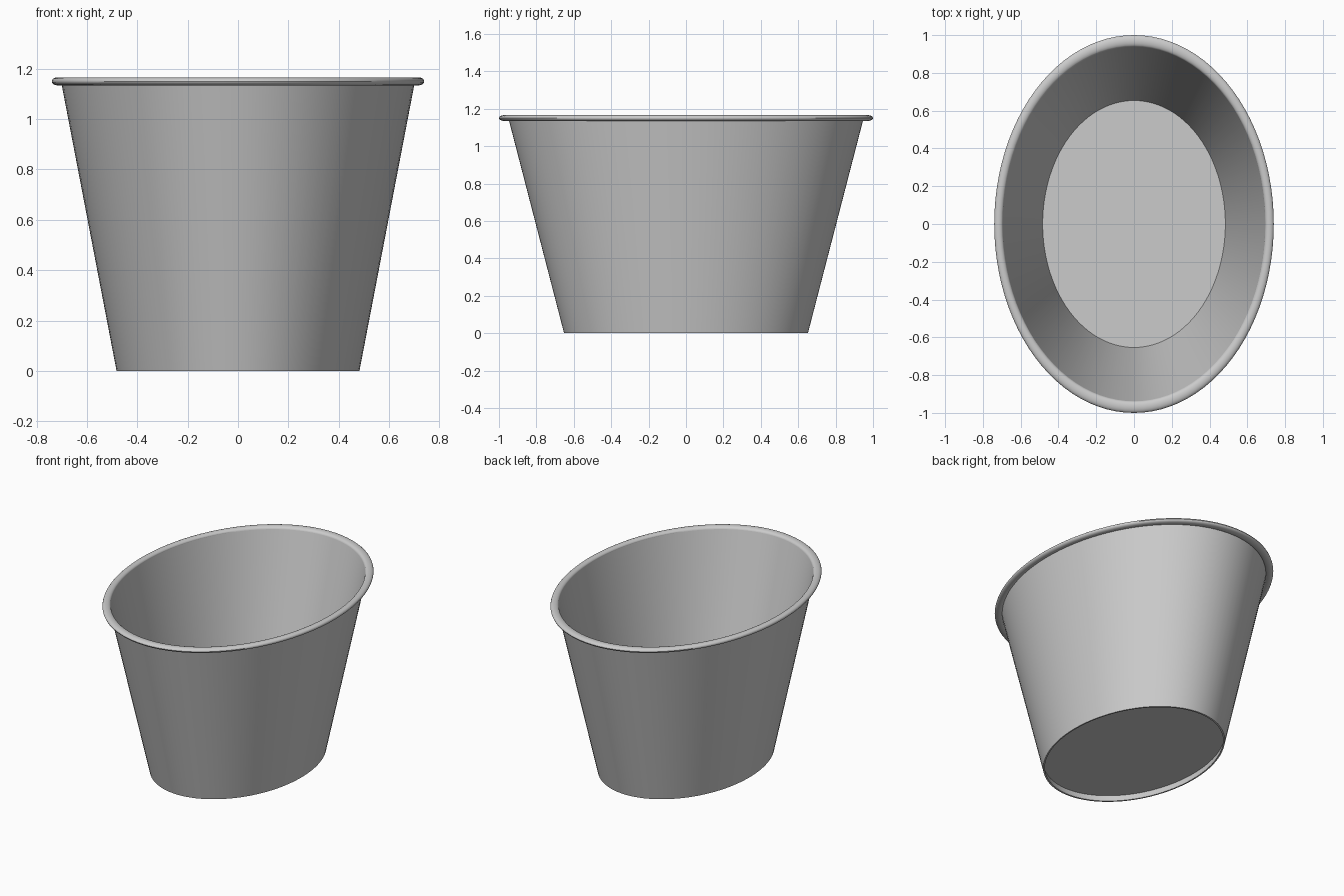
import bpy
import bmesh
import math

if "Cube" in bpy.data.objects:
    bpy.data.objects.remove(bpy.data.objects["Cube"], do_unlink=True)

SIDES = 96
SQUASH = 0.74   # width of the oval relative to its length

metal = bpy.data.materials.new("grey metal")
metal.use_nodes = True
GREY = (0.6, 0.6, 0.6, 1)
metal.diffuse_color = GREY
metal.node_tree.nodes["Principled BSDF"].inputs["Base Color"].default_value = GREY


def oval_lathe(name, profile, closed=False, capped=False):
    """Sweep a (radius, height) profile around an oval."""
    bm = bmesh.new()
    rings = []
    for r, z in profile:
        angles = [2 * math.pi * i / SIDES for i in range(SIDES)]
        rings.append([bm.verts.new((SQUASH * r * math.cos(a), r * math.sin(a), z))
                      for a in angles])
    pairs = list(zip(rings, rings[1:]))
    if closed:
        pairs.append((rings[-1], rings[0]))
    for low, high in pairs:
        for i in range(SIDES):
            j = (i + 1) % SIDES
            bm.faces.new((low[i], low[j], high[j], high[i]))
    if capped:
        bm.faces.new(rings[0])
        bm.faces.new(rings[-1])
    bmesh.ops.recalc_face_normals(bm, faces=bm.faces)
    mesh = bpy.data.meshes.new(name)
    bm.to_mesh(mesh)
    bm.free()
    mesh.materials.append(metal)
    obj = bpy.data.objects.new(name, mesh)
    bpy.context.collection.objects.link(obj)
    bpy.ops.object.select_all(action='DESELECT')
    obj.select_set(True)
    bpy.context.view_layer.objects.active = obj
    bpy.ops.object.shade_smooth_by_angle(angle=math.radians(35))
    return obj


# Thin tapered wall, open at both ends
oval_lathe("bucket_wall", [(0.652, 0), (0.95, 1.15), (0.938, 1.15), (0.64, 0)], closed=True)

# Floor raised slightly above the foot of the wall
oval_lathe("bucket_floor", [(0.652, 0.043), (0.655, 0.053)], capped=True)

# Rolled rim: flattened rounded bead
bead = [(0.969 + 0.031 * math.cos(a), 1.15 + 0.016 * math.sin(a))
        for a in (2 * math.pi * k / 16 for k in range(16))]
oval_lathe("rolled_rim", bead, closed=True)
